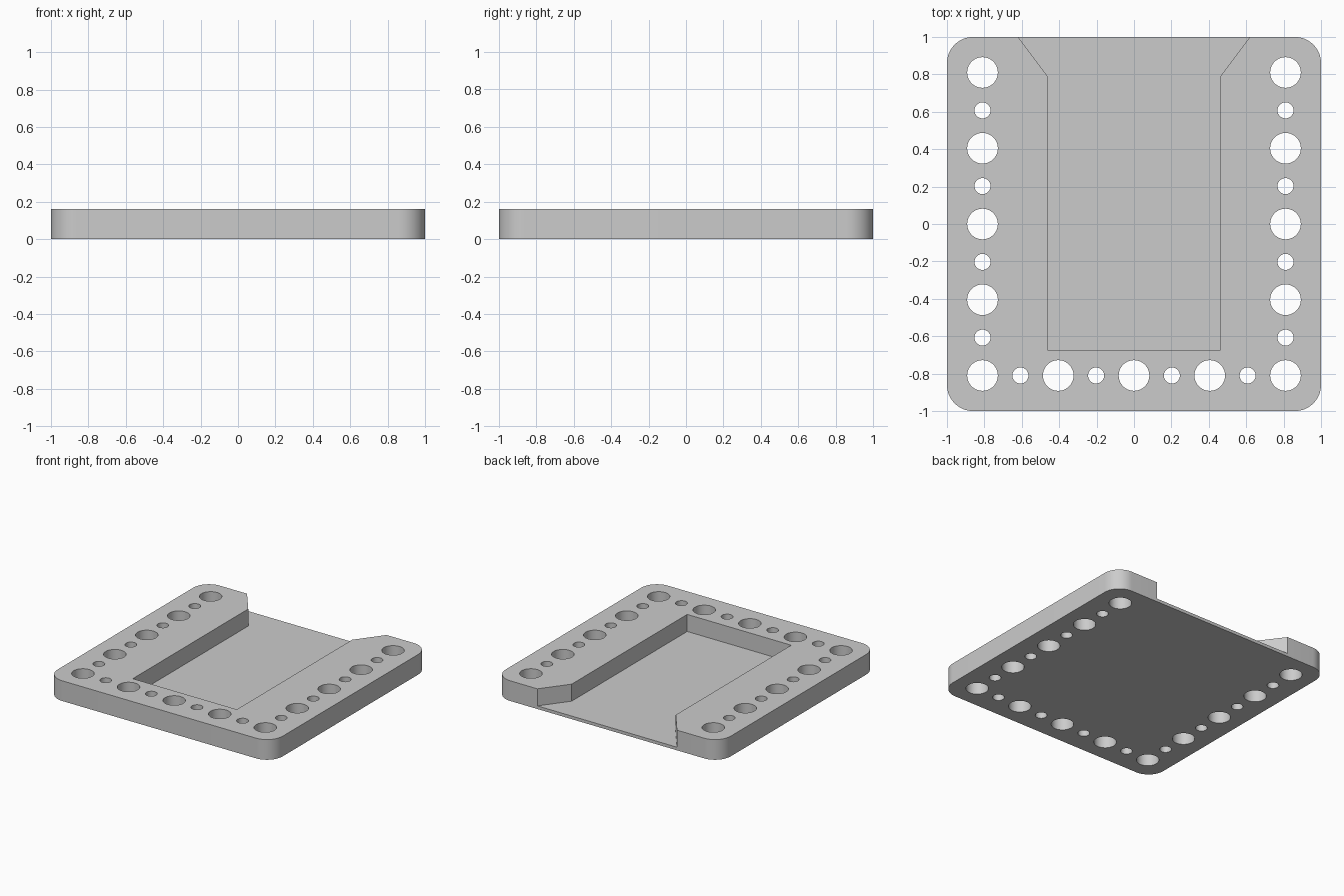
import bpy, bmesh, math

THICK, FLOOR, CORNER = 0.162, 0.025, 0.14
PITCH, RIM = 0.2025, 0.81

cube = bpy.data.objects.get("Cube")
if cube:
    bpy.data.objects.remove(cube, do_unlink=True)

grey = bpy.data.materials.new("light_grey")
grey.use_nodes = True
colour = (0.6, 0.6, 0.6, 1)
grey.diffuse_color = colour
grey.node_tree.nodes["Principled BSDF"].inputs["Base Color"].default_value = colour


def circle(x, y, r, n, start=0.0, sweep=math.tau):
    """Points along an arc."""
    return [(x + r * math.cos(start + sweep * i / n),
             y + r * math.sin(start + sweep * i / n)) for i in range(n)]


def prism(bm, outline, z0, z1):
    """Extrude a flat outline from z0 to z1."""
    face = bm.faces.new([bm.verts.new((x, y, z0)) for x, y in outline])
    top = bmesh.ops.extrude_face_region(bm, geom=[face])["geom"]
    for v in top:
        if isinstance(v, bmesh.types.BMVert):
            v.co.z = z1


def make_object(name, bm):
    bmesh.ops.recalc_face_normals(bm, faces=bm.faces)
    mesh = bpy.data.meshes.new(name)
    bm.to_mesh(mesh)
    bm.free()
    obj = bpy.data.objects.new(name, mesh)
    bpy.context.collection.objects.link(obj)
    mesh.materials.append(grey)
    return obj


# Rounded square slab
bm = bmesh.new()
outline = []
for i, (sx, sy) in enumerate([(1, 1), (-1, 1), (-1, -1), (1, -1)]):
    c = 1 - CORNER
    start = i * math.pi / 2
    outline += circle(sx * c, sy * c, CORNER, 12, start, math.pi / 2)
    end = start + math.pi / 2
    outline.append((sx * c + CORNER * math.cos(end), sy * c + CORNER * math.sin(end)))
prism(bm, outline, 0, THICK)
plate = make_object("base_plate", bm)

# Pocket cutter with a flared mouth at the back
bm = bmesh.new()
half = [(0.462, -0.675), (0.462, 0.79), (0.62, 1.0), (0.62, 1.1)]
prism(bm, half + [(-x, y) for x, y in reversed(half)], FLOOR, THICK + 0.1)

# Hole cutters: large and small alternate along three sides
for i in range(-4, 5):
    r = 0.082 if i % 2 == 0 else 0.043
    spots = [(-RIM, i * PITCH), (RIM, i * PITCH)]
    if abs(i) < 4:
        spots.append((i * PITCH, -RIM))
    for x, y in spots:
        prism(bm, circle(x, y, r, 40), -0.1, THICK + 0.1)
cutter = make_object("pocket_and_hole_cutter", bm)
cutter.hide_render = True

# Cut the plate, then discard the cutter
bpy.context.view_layer.objects.active = plate
plate.select_set(True)
cut = plate.modifiers.new("cut", "BOOLEAN")
cut.operation = "DIFFERENCE"
cut.solver = "EXACT"
cut.object = cutter
bpy.ops.object.modifier_apply(modifier=cut.name)
bpy.data.objects.remove(cutter, do_unlink=True)

# Smooth round walls, crisp rims
bpy.ops.object.select_all(action="DESELECT")
plate.select_set(True)
bpy.ops.object.shade_smooth_by_angle(angle=math.radians(30))
